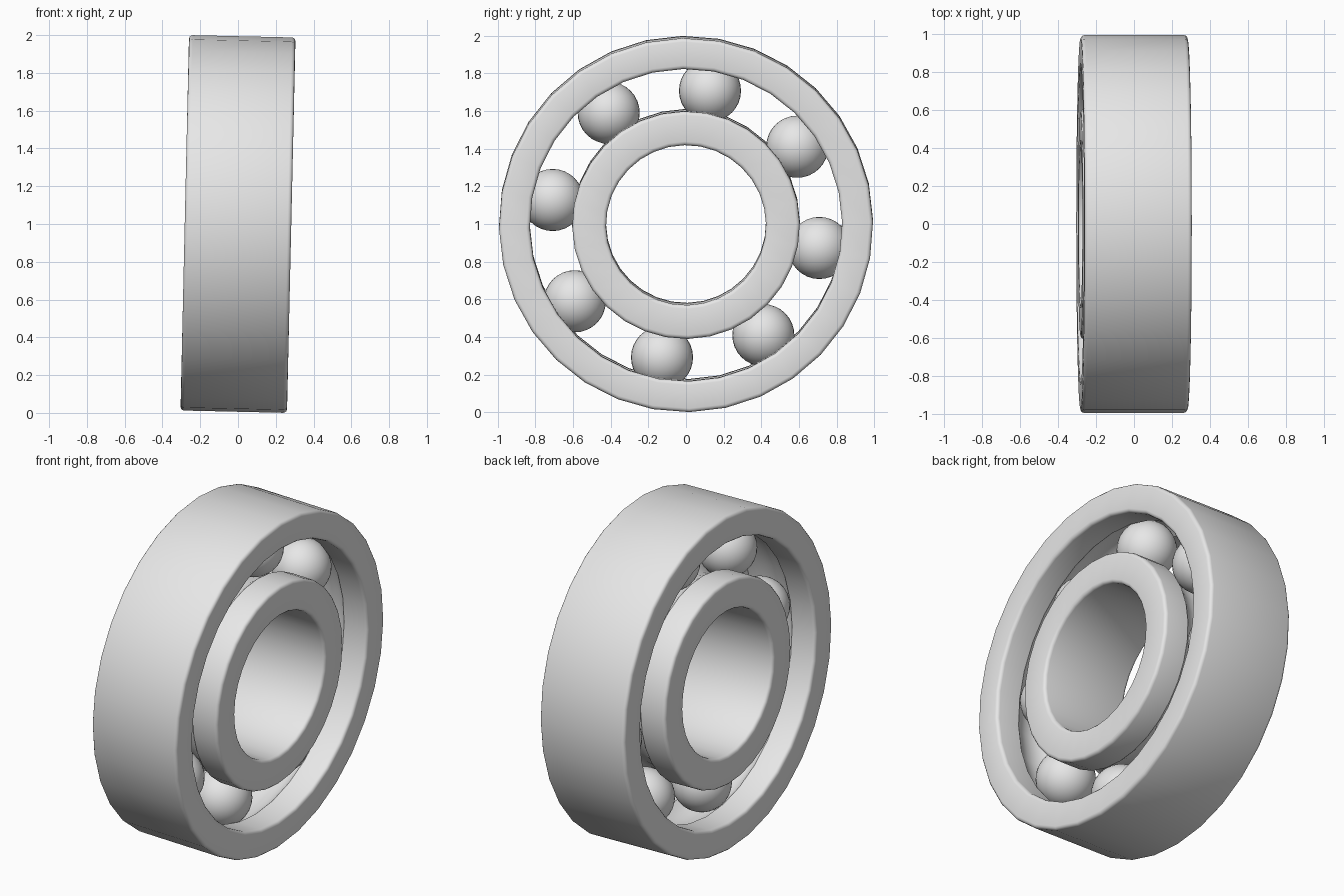
import bpy, bmesh, math
from mathutils import Matrix

if "Cube" in bpy.data.objects:
    bpy.data.objects.remove(bpy.data.objects["Cube"], do_unlink=True)

SEGMENTS = 32
BALLS = 8
HALF_WIDTH = 0.282
ORBIT = 0.72           # radius of the ball circle
BALL_RADIUS = 0.165
PHASE = math.radians(10.2)
BEVEL = 0.02

# The whole bearing leans slightly to one side
PLACE = Matrix.Translation((0, 0, 1)) @ Matrix.Rotation(math.radians(1.3), 4, 'Y')

steel = bpy.data.materials.new("light_steel")
steel.use_nodes = True
colour = (0.8, 0.8, 0.8, 1)
steel.diffuse_color = colour
steel.node_tree.nodes["Principled BSDF"].inputs["Base Color"].default_value = colour


def finish(bm, name):
    mesh = bpy.data.meshes.new(name)
    bmesh.ops.recalc_face_normals(bm, faces=bm.faces)
    bm.to_mesh(mesh)
    bm.free()
    mesh.materials.append(steel)
    obj = bpy.data.objects.new(name, mesh)
    bpy.context.collection.objects.link(obj)
    obj.matrix_world = PLACE
    bpy.ops.object.select_all(action='DESELECT')
    obj.select_set(True)
    bpy.context.view_layer.objects.active = obj
    bpy.ops.object.shade_smooth_by_angle(angle=math.radians(35))
    return obj


def corner(x, r, start):
    """Quarter round at a profile corner, sweeping from the start angle."""
    sx, sr = math.copysign(1, x), 1 if start in (0, 90) else -1
    cx, cr = x - sx * BEVEL, r - sr * BEVEL
    angles = [math.radians(start + 30 * i) for i in range(4)]
    return [(cx + BEVEL * math.cos(a), cr + BEVEL * math.sin(a)) for a in angles]


def groove(r):
    """Arc of the ball track where it meets a wall of radius r."""
    track = BALL_RADIUS + 0.003
    side = 1 if r > ORBIT else -1
    half = math.acos(abs(r - ORBIT) / track)
    angles = [half * (i / 4 - 1) for i in range(9)]
    return [(track * math.sin(a), ORBIT + side * track * math.cos(a)) for a in angles]


def ring(name, inner, outer, groove_wall):
    # Closed cross-section, running counter-clockwise in (x, radius)
    w = HALF_WIDTH
    profile = corner(w, outer, 0)
    if groove_wall == outer:
        profile += groove(outer)[::-1]
    profile += corner(-w, outer, 90) + corner(-w, inner, 180)
    if groove_wall == inner:
        profile += groove(inner)
    profile += corner(w, inner, 270)

    # Revolve the section around the x axis
    bm = bmesh.new()
    loops = []
    for s in range(SEGMENTS):
        a = PHASE + math.tau * s / SEGMENTS
        loops.append([bm.verts.new((x, r * math.sin(a), r * math.cos(a))) for x, r in profile])
    for s in range(SEGMENTS):
        here, there = loops[s], loops[(s + 1) % SEGMENTS]
        for i in range(len(profile)):
            j = (i + 1) % len(profile)
            bm.faces.new((here[i], here[j], there[j], there[i]))
    return finish(bm, name)


# Races
ring("outer_race", 0.83, 0.994, 0.83)
ring("inner_race", 0.425, 0.605, 0.605)

# Balls
for n in range(BALLS):
    a = PHASE + math.tau * n / BALLS
    bm = bmesh.new()
    spot = Matrix.Translation((0, ORBIT * math.sin(a), ORBIT * math.cos(a)))
    bmesh.ops.create_uvsphere(bm, u_segments=32, v_segments=16, radius=BALL_RADIUS, matrix=spot)
    finish(bm, f"ball_{n + 1}")
